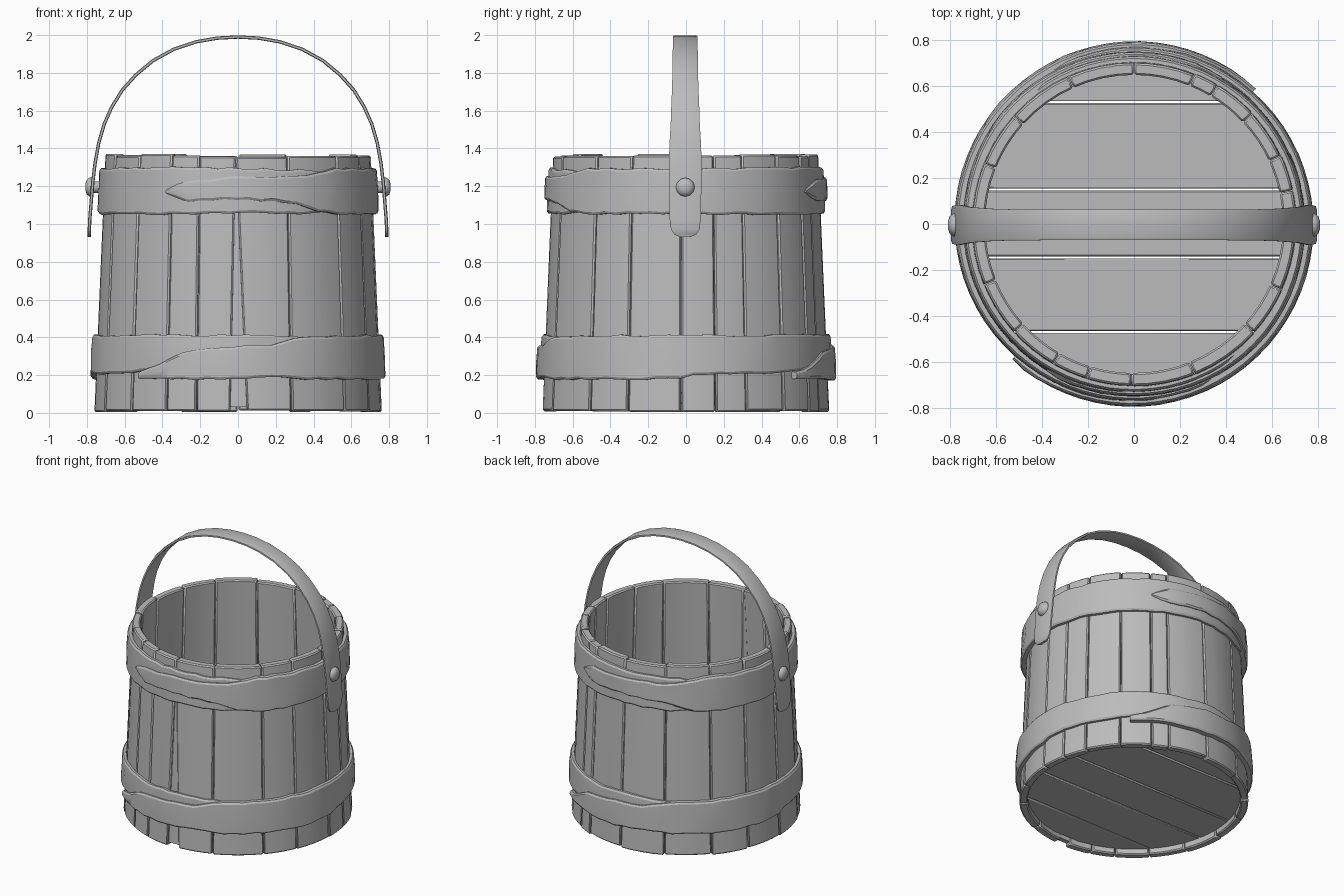
import bpy, bmesh, math, random
from mathutils import Vector

if "Cube" in bpy.data.objects:
    bpy.data.objects.remove(bpy.data.objects["Cube"])

random.seed(4)
GREY = bpy.data.materials.new("weathered grey")
GREY.diffuse_color = (0.5, 0.5, 0.5, 1)
GREY.use_nodes = True
GREY.node_tree.nodes["Principled BSDF"].inputs["Base Color"].default_value = GREY.diffuse_color


def body_r(z):
    """Outer radius of the tapering bucket wall."""
    return 0.763 - 0.043 * z


def finish(name, bm, bevel=0, angle=35):
    bmesh.ops.recalc_face_normals(bm, faces=bm.faces)
    mesh = bpy.data.meshes.new(name)
    bm.to_mesh(mesh)
    bm.free()
    ob = bpy.data.objects.new(name, mesh)
    bpy.context.collection.objects.link(ob)
    mesh.materials.append(GREY)
    if bevel:
        mod = ob.modifiers.new("soft edges", "BEVEL")
        mod.width, mod.segments, mod.limit_method = bevel, 1, "ANGLE"
        mod.angle_limit = math.radians(40)
    bpy.ops.object.select_all(action="DESELECT")
    ob.select_set(True)
    bpy.context.view_layer.objects.active = ob
    bpy.ops.object.shade_smooth_by_angle(angle=math.radians(angle))
    return ob


def loft(bm, rings):
    """Skin a row of closed sections and cap both ends."""
    rows = [[bm.verts.new(p) for p in ring] for ring in rings]
    n = len(rows[0])
    for a, b in zip(rows, rows[1:]):
        for i in range(n):
            j = (i + 1) % n
            bm.faces.new((a[i], a[j], b[j], b[i]))
    bm.faces.new(rows[0])
    bm.faces.new(rows[-1])


def polar(r, deg, z):
    a = math.radians(deg)
    return Vector((r * math.cos(a), r * math.sin(a), z))


def lerp_keys(keys, x):
    """Interpolate a row of (x, values...) keys."""
    for a, b in zip(keys, keys[1:]):
        if x <= b[0]:
            t = (x - a[0]) / (b[0] - a[0])
            return [p + (q - p) * t for p, q in zip(a[1:], b[1:])]
    return keys[-1][1:]


def stave(bm, bottom, top, z0, z1, inset=0.0):
    """One wall board; bottom and top are (start, end) angles."""
    rings = []
    for k in range(4):
        t = k / 3
        z = z0 + (z1 - z0) * t
        a = bottom[0] + (top[0] - bottom[0]) * t
        b = bottom[1] + (top[1] - bottom[1]) * t
        n = 4
        angles = [a + (b - a) * i / n for i in range(n + 1)]
        ro = body_r(z) - inset
        ri = body_r(z) - 0.058 + inset * 0.3
        rings.append([polar(ro, d, z) for d in angles] +
                     [polar(ri, d, z) for d in reversed(angles)])
    loft(bm, rings)


# Wall staves of uneven width, with a wedge shaped crack at the front
seams = [-2, 12, 25, 43, 59, 68, 90, 114, 138, 158, 180, 202, 222, 240,
         253, 269, 292, 318, 336, 358]
bm = bmesh.new()
for s, e in zip(seams, seams[1:]):
    bottom = [s + 0.12, e - 0.12]
    if e == 269:
        bottom[1] -= 2.0
    if s == 269:
        bottom[0] += 4.5
    inset = random.uniform(0, 0.005)
    stave(bm, bottom, (s + 0.12, e - 0.12), random.uniform(0.003, 0.015),
          random.uniform(1.355, 1.372), inset)
finish("wall_staves", bm, 0.008)
bm = bmesh.new()
stave(bm, (266.5, 273.7), (268.6, 269.4), 0.03, 1.34, 0.018)
finish("crack_splinter", bm)

# Floor planks, clipped to a circle
bm = bmesh.new()
cuts = [-0.706, -0.47, -0.145, 0.15, 0.53, 0.706]
for lo, hi in zip(cuts, cuts[1:]):
    lo, hi = lo + 0.004, hi - 0.004
    ys = [lo + (hi - lo) * i / 8 for i in range(9)]
    half = [(math.sqrt(max(0.71 ** 2 - y * y, 0)), y) for y in ys]
    outline = half + [(-x, y) for x, y in reversed(half)]
    loft(bm, [[Vector((x, y, z)) for x, y in outline] for z in (0.05, 0.11)])
finish("floor_planks", bm, 0.006)


# Wrapped bands: each is two half straps whose tongue laps over the other's tail
def strap(name, keys, turn):
    """keys: angle, lower edge, upper edge, stand-off from the wall."""
    bm = bmesh.new()
    rings = []
    steps = int((keys[-1][0] - keys[0][0]) / 5)
    for i in range(steps + 1):
        d = keys[0][0] + (keys[-1][0] - keys[0][0]) * i / steps
        lo, hi, off = lerp_keys(keys, d)
        lo += random.uniform(-0.005, 0.005)
        hi += random.uniform(-0.005, 0.005)
        ring = []
        e = min(0.012, (hi - lo) * 0.3)
        mid = (lo + hi) / 2 + random.uniform(-0.15, 0.15) * (hi - lo)
        for z, o in ((lo, 0), (lo, off - 0.008), (lo + e, off),
                     (mid, off + random.uniform(-0.002, 0.005)),
                     (hi - e, off), (hi, off - 0.008), (hi, 0)):
            ring.append(polar(body_r(z) + o - (0.004 if o == 0 else 0), d + turn, z))
        rings.append(ring)
    loft(bm, rings)
    finish(name, bm, angle=25)


upper = [(239, 1.165, 1.18, 0.03), (247, 1.12, 1.23, 0.036),
         (270, 1.13, 1.25, 0.036), (295, 1.11, 1.25, 0.036),
         (307, 1.06, 1.28, 0.036), (318, 1.05, 1.295, 0.036),
         (350, 1.055, 1.29, 0.028), (419, 1.05, 1.30, 0.022),
         (450, 1.06, 1.295, 0.02), (480, 1.05, 1.285, 0.018),
         (497, 1.07, 1.25, 0.014)]
lower = [(228, 0.18, 0.215, 0.036), (237, 0.185, 0.25, 0.04),
         (247, 0.18, 0.32, 0.04), (270, 0.175, 0.355, 0.04),
         (285, 0.19, 0.36, 0.038), (296, 0.18, 0.405, 0.036),
         (330, 0.175, 0.41, 0.03), (359, 0.18, 0.41, 0.026),
         (363, 0.205, 0.41, 0.026), (395, 0.205, 0.41, 0.022),
         (412, 0.225, 0.415, 0.02), (430, 0.25, 0.41, 0.02),
         (450, 0.25, 0.415, 0.02), (478, 0.30, 0.40, 0.016)]
for side, turn in (("front", 0), ("back", 180)):
    strap("upper_band_" + side, upper, turn)
    strap("lower_band_" + side, lower, turn)

# Handle strap: x, z and half width along one side, mirrored over the top
half = [(0.787, 0.932, 0.03), (0.787, 0.945, 0.058), (0.787, 0.97, 0.075),
        (0.785, 1.02, 0.082), (0.777, 1.12, 0.084), (0.769, 1.22, 0.086),
        (0.757, 1.32, 0.087), (0.737, 1.43, 0.083), (0.708, 1.53, 0.077),
        (0.668, 1.62, 0.074), (0.612, 1.71, 0.070), (0.54, 1.79, 0.068),
        (0.45, 1.865, 0.067), (0.34, 1.925, 0.066), (0.22, 1.965, 0.066),
        (0.11, 1.984, 0.066)]
path = half + [(0, 1.99, 0.066)] + [(-x, z, w) for x, z, w in reversed(half)]
bm = bmesh.new()
rings = []
for i, (x, z, w) in enumerate(path):
    p, q = path[max(i - 1, 0)], path[min(i + 1, len(path) - 1)]
    tangent = Vector((q[0] - p[0], 0, q[1] - p[1])).normalized()
    out = Vector((tangent.z, 0, -tangent.x)) * 0.009
    c = Vector((x, -0.004, z))
    side = Vector((0, 1, 0))
    rings.append([c + side * (w * s) + out * o for s, o in
                  ((-1, -0.6), (-0.85, -1), (0.85, -1), (1, -0.6),
                   (1, 0.6), (0.85, 1), (-0.85, 1), (-1, 0.6))])
loft(bm, rings)
finish("handle", bm)

# Domed rivets fixing the handle to the wall
for side, name in ((1, "rivet_right"), (-1, "rivet_left")):
    bm = bmesh.new()
    loft(bm, [[Vector((side * x, r * math.cos(k * math.pi / 6) - 0.004,
                       1.195 + r * math.sin(k * math.pi / 6)))
               for k in range(12)]
              for x, r in ((0.70, 0.03), (0.765, 0.03), (0.766, 0.05),
                           (0.786, 0.05), (0.801, 0.038), (0.808, 0.018))])
    finish(name, bm, angle=50)
